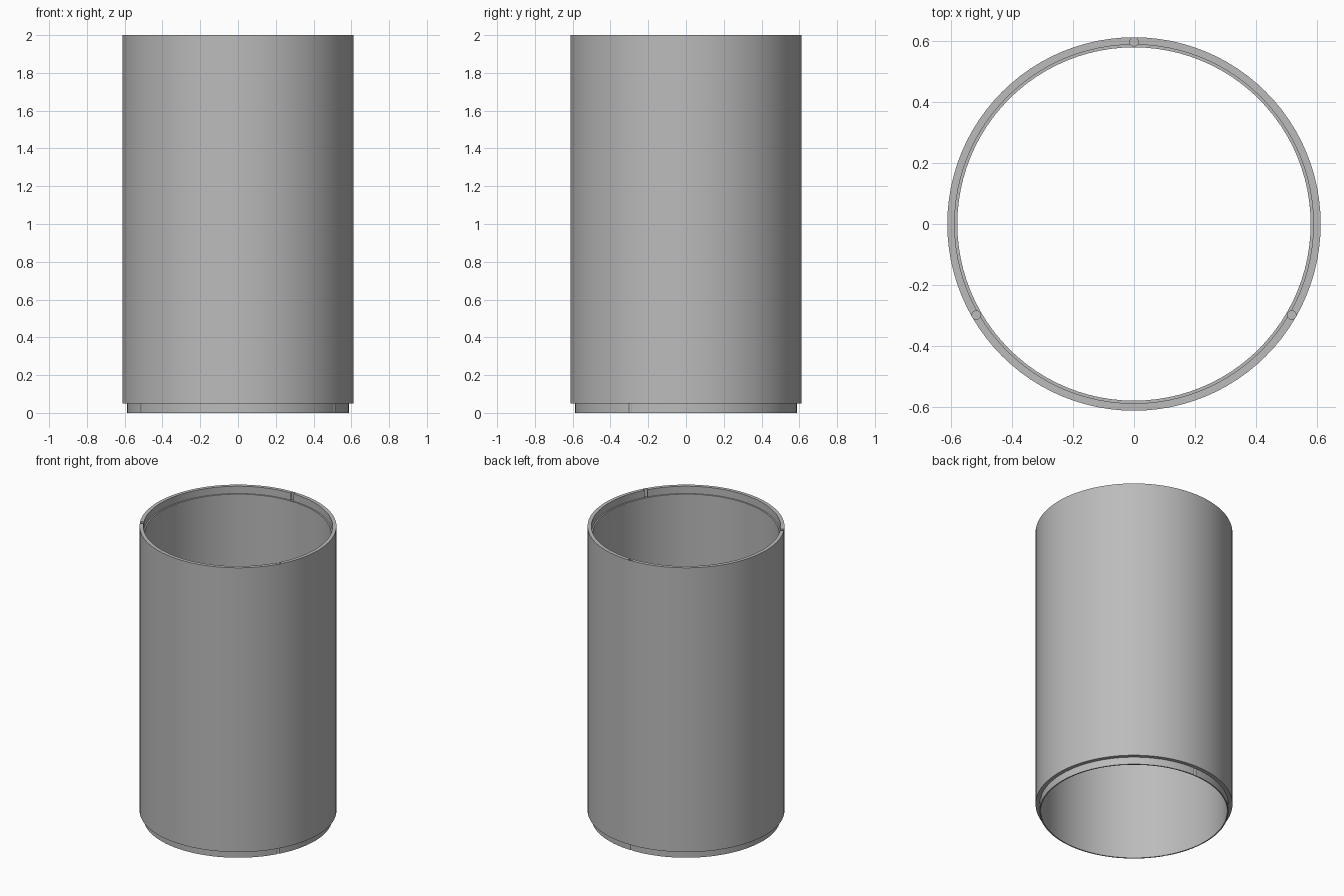
import bpy, bmesh, math
from mathutils import Matrix, Vector

cube = bpy.data.objects.get("Cube")
if cube:
    bpy.data.objects.remove(cube, do_unlink=True)

OUTER, INNER, LIP = 0.612, 0.579, 0.588   # wall radii and stepped joint radius
HEIGHT, STEP = 2.0, 0.05
SEGMENTS = 96

grey = bpy.data.materials.new("plain grey")
grey.use_nodes = True
grey.diffuse_color = (0.5, 0.5, 0.5, 1)
grey.node_tree.nodes["Principled BSDF"].inputs["Base Color"].default_value = (0.5, 0.5, 0.5, 1)


def add_object(name, bm):
    bmesh.ops.recalc_face_normals(bm, faces=bm.faces)
    mesh = bpy.data.meshes.new(name)
    bm.to_mesh(mesh)
    bm.free()
    mesh.materials.append(grey)
    obj = bpy.data.objects.new(name, mesh)
    bpy.context.collection.objects.link(obj)
    return obj


# Tube wall: spigot at the bottom, matching recess at the top
profile = [(INNER, 0), (LIP - 0.001, 0), (LIP - 0.001, STEP), (OUTER, STEP),
           (OUTER, HEIGHT), (LIP, HEIGHT), (LIP, HEIGHT - STEP), (INNER, HEIGHT - STEP)]
bm = bmesh.new()
verts = [bm.verts.new((r, 0, z)) for r, z in profile]
edges = [bm.edges.new((verts[i - 1], verts[i])) for i in range(len(verts))]
bmesh.ops.spin(bm, geom=verts + edges, cent=(0, 0, 0), axis=(0, 0, 1),
               angle=math.tau, steps=SEGMENTS, use_merge=True)
bmesh.ops.remove_doubles(bm, verts=bm.verts, dist=1e-5)
tube = add_object("tube_wall", bm)

# Three dowel holes at each end
bm = bmesh.new()
for angle in (90, 210, 330):
    spot = Matrix.Rotation(math.radians(angle), 3, 'Z') @ Vector((0.597, 0, 0))
    for low, high in ((-STEP, STEP), (HEIGHT - STEP - 0.005, HEIGHT + STEP)):
        place = Matrix.Translation(spot + Vector((0, 0, (low + high) / 2)))
        bmesh.ops.create_cone(bm, cap_ends=True, segments=24, radius1=0.014, radius2=0.014,
                              depth=high - low, matrix=place)
holes = add_object("dowel_hole_cutter", bm)

# Cut the holes, then drop the cutter
cut = tube.modifiers.new("dowel holes", 'BOOLEAN')
cut.object = holes
cut.operation = 'DIFFERENCE'
cut.solver = 'EXACT'
bpy.ops.object.select_all(action='DESELECT')
tube.select_set(True)
bpy.context.view_layer.objects.active = tube
bpy.ops.object.modifier_apply(modifier=cut.name)
bpy.data.objects.remove(holes, do_unlink=True)

bpy.ops.object.shade_smooth_by_angle(angle=math.radians(30))
